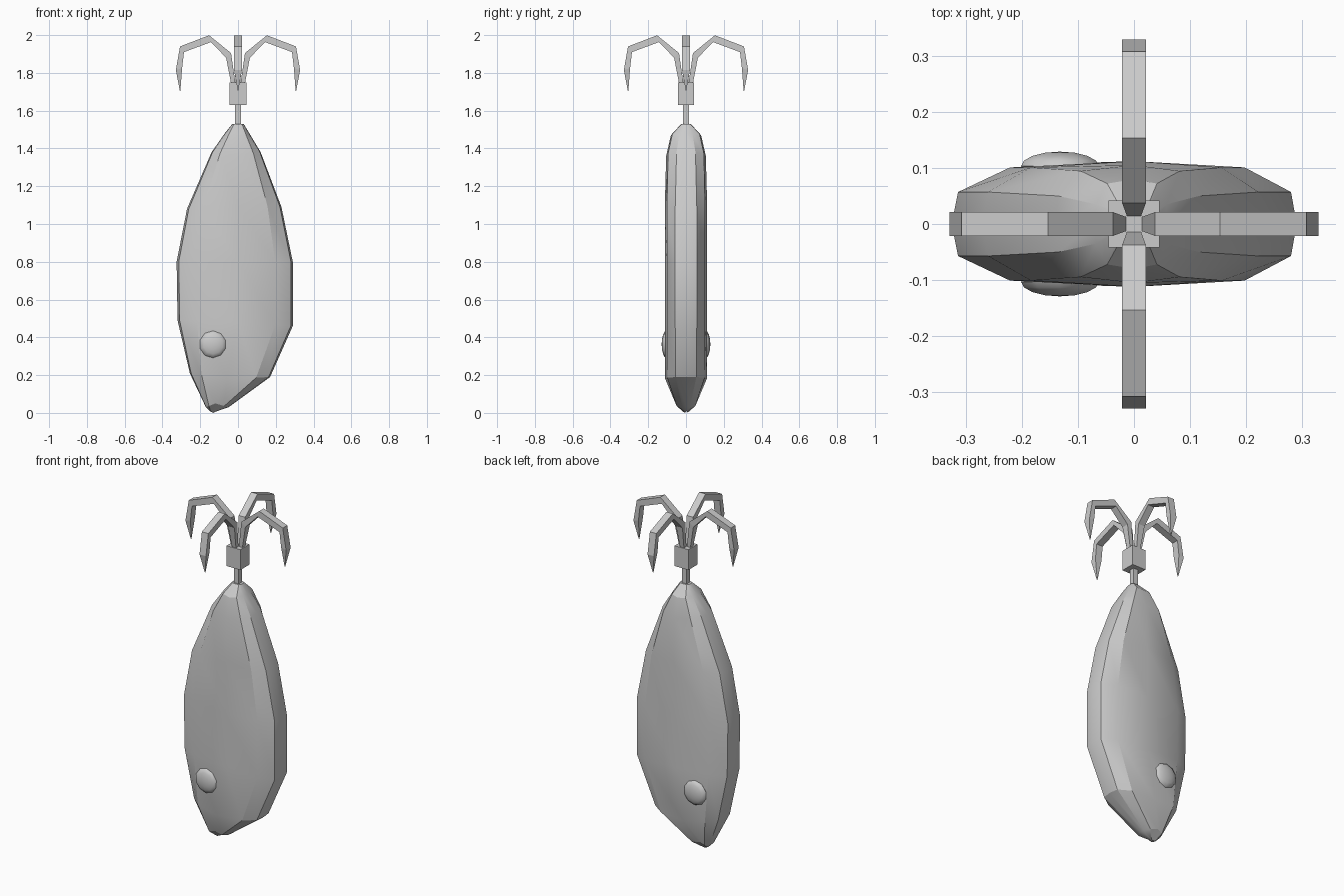
import bpy, bmesh, math
from mathutils import Vector, Matrix

cube = bpy.data.objects.get("Cube")
if cube:
    bpy.data.objects.remove(cube, do_unlink=True)

grey = bpy.data.materials.new("plain grey")
grey.use_nodes = True
grey.diffuse_color = (0.6, 0.6, 0.6, 1)
grey.node_tree.nodes["Principled BSDF"].inputs["Base Color"].default_value = (0.6, 0.6, 0.6, 1)


def finish(name, bm, smooth=None):
    bmesh.ops.recalc_face_normals(bm, faces=bm.faces)
    mesh = bpy.data.meshes.new(name)
    bm.to_mesh(mesh)
    bm.free()
    mesh.materials.append(grey)
    obj = bpy.data.objects.new(name, mesh)
    bpy.context.collection.objects.link(obj)
    if smooth:
        bpy.ops.object.select_all(action="DESELECT")
        obj.select_set(True)
        bpy.context.view_layer.objects.active = obj
        bpy.ops.object.shade_smooth_by_angle(angle=math.radians(smooth))
    return obj


def loft(bm, rings):
    """Skin a list of closed loops and cap both ends."""
    loops = [[bm.verts.new(p) for p in ring] for ring in rings]
    n = len(loops[0])
    for a, b in zip(loops, loops[1:]):
        for i in range(n):
            j = (i + 1) % n
            bm.faces.new((a[i], a[j], b[j], b[i]))
    bm.faces.new(loops[0])
    bm.faces.new(loops[-1])


def box(name, half_x, half_y, low, high):
    bm = bmesh.new()
    bmesh.ops.create_cube(bm, size=1, matrix=Matrix.Translation((0, 0, (low + high) / 2))
                          @ Matrix.Diagonal((2 * half_x, 2 * half_y, high - low, 1)))
    return finish(name, bm)


# Body: left edge, middle and right edge (x, z), rim and middle half thickness
SECTIONS = [
    ((-0.03, 1.53), (0, 1.53), (0.03, 1.53), 0.015, 0.025),
    ((-0.07, 1.48), (0, 1.47), (0.06, 1.48), 0.035, 0.08),
    ((-0.14, 1.38), (0, 1.36), (0.12, 1.38), 0.05, 0.105),
    ((-0.27, 1.08), (0, 1.10), (0.23, 1.09), 0.057, 0.112),
    ((-0.325, 0.80), (0, 0.80), (0.29, 0.80), 0.057, 0.112),
    ((-0.32, 0.49), (0, 0.48), (0.29, 0.46), 0.057, 0.112),
    ((-0.255, 0.21), (-0.06, 0.18), (0.17, 0.19), 0.055, 0.11),
    ((-0.17, 0.03), (-0.12, 0.05), (-0.05, 0.03), 0.02, 0.055),
    ((-0.15, 0.01), (-0.13, 0.0), (-0.11, 0.01), 0.005, 0.008),
]


def section(left, mid, right, rim, thick):
    left, mid, right = (Vector((p[0], 0, p[1])) for p in (left, mid, right))

    def at(edge, t, y):
        p = mid.lerp(edge, t)
        return Vector((p.x, y, p.z))

    half = [at(right, 0.965, rim), at(right, 0.68, thick * 0.9), at(mid, 0, thick),
            at(left, 0.68, thick * 0.9), at(left, 0.965, rim)]
    back = [Vector((p.x, -p.y, p.z)) for p in reversed(half)]
    return [right] + half + [left] + back


bm = bmesh.new()
loft(bm, [section(*s) for s in SECTIONS])
finish("lure_body", bm, 25)

# Eyes: shallow domes on both flat sides
for side, name in ((-1, "front_eye"), (1, "back_eye")):
    bm = bmesh.new()
    bmesh.ops.create_uvsphere(bm, u_segments=10, v_segments=8, radius=1)
    bmesh.ops.transform(bm, verts=bm.verts, matrix=Matrix.Translation((-0.132, side * 0.103, 0.363))
                        @ Matrix.Diagonal((0.073, 0.026, 0.073, 1))
                        @ Matrix.Rotation(math.pi / 2, 4, "X"))
    finish(name, bm, 40)

# Line stem and hook mount
box("stem", 0.015, 0.015, 1.5, 1.64)
box("hook_mount", 0.045, 0.042, 1.63, 1.75)

# Hooks: inner and outer (radius, z) along the bend, with half width
BEND = [
    ((0.01, 1.72), (0.032, 1.72), 0.011),
    ((0.037, 1.905), (0.063, 1.88), 0.021),
    ((0.153, 1.999), (0.143, 1.963), 0.021),
    ((0.307, 1.94), (0.286, 1.91), 0.021),
    ((0.329, 1.815), (0.296, 1.825), 0.021),
    ((0.308, 1.705), (0.305, 1.705), 0.001),
]
for k, name in enumerate(("left_hook", "back_hook", "right_hook", "front_hook")):
    bm = bmesh.new()
    loft(bm, [[(a[0], -w, a[1]), (a[0], w, a[1]), (b[0], w, b[1]), (b[0], -w, b[1])]
              for a, b, w in BEND])
    bmesh.ops.rotate(bm, verts=bm.verts, matrix=Matrix.Rotation(k * math.pi / 2, 3, "Z"))
    finish(name, bm)
